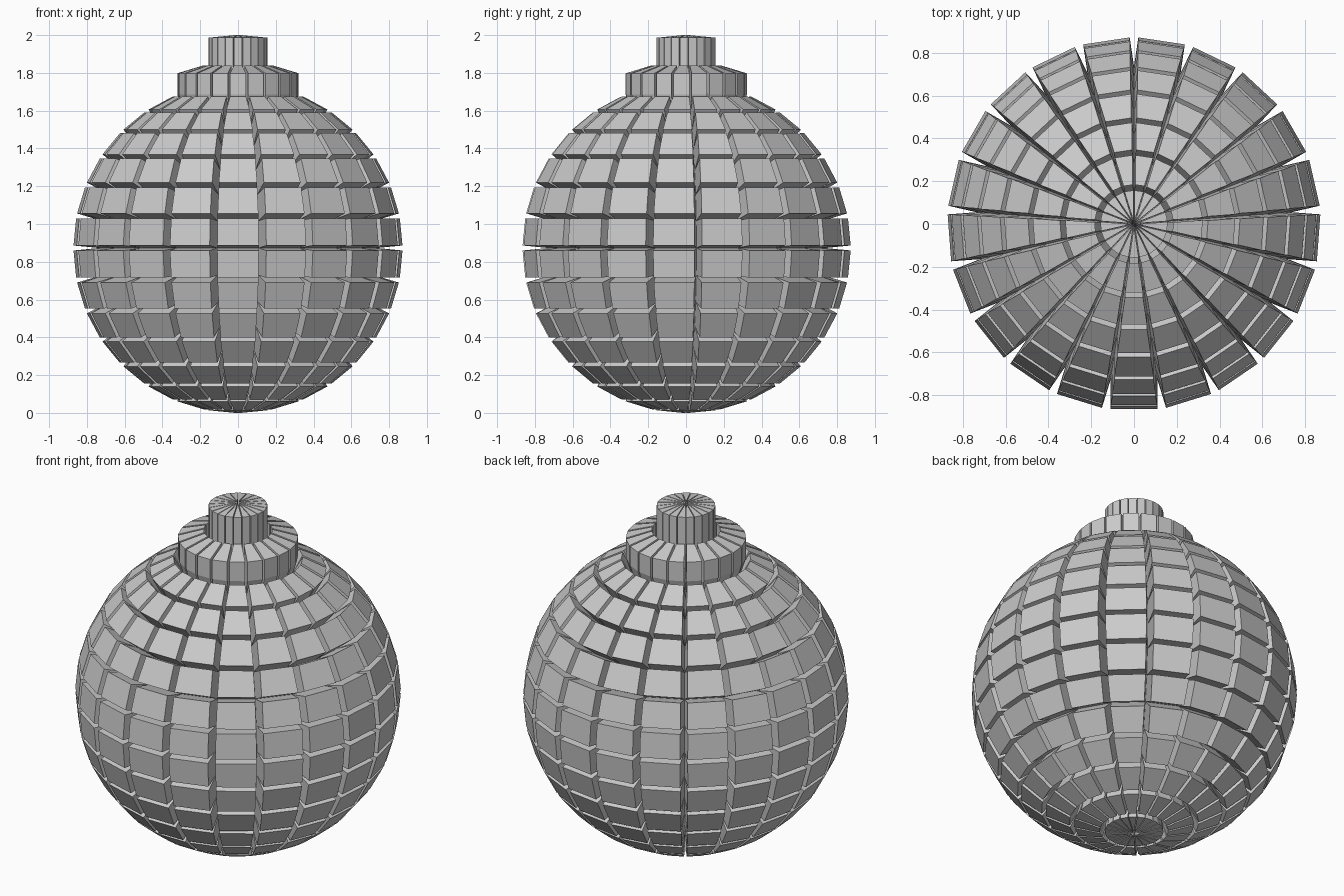
import bpy, bmesh, math
from mathutils import Matrix, Vector

if "Cube" in bpy.data.objects:
    bpy.data.objects.remove(bpy.data.objects["Cube"])

SEGMENTS, RINGS = 21, 16
RADIUS, DEPTH = 0.738, 0.136      # inner ball radius, panel thickness
CENTRE_Z = 0.873

grey = bpy.data.materials.new("light grey")
grey.diffuse_color = (0.6, 0.6, 0.6, 1)
grey.use_nodes = True
grey.node_tree.nodes["Principled BSDF"].inputs["Base Color"].default_value = grey.diffuse_color


def ring_z(ring):
    """Height of a ring of the ball, counted from the top pole."""
    return RADIUS * math.cos(math.pi * ring / RINGS)


def raise_faces(bm, faces, offset):
    """Extrude every face on its own, moving it by offset(face)."""
    new = bmesh.ops.extrude_discrete_faces(bm, faces=faces)["faces"]
    for f in new:
        f.normal_update()
        move = offset(f)
        for v in f.verts:
            v.co += move
    return new


def panel_rows(name, first, last, lift=0.0):
    """Blocks standing out from the ball between two rings, optionally lifted."""
    bm = bmesh.new()
    bmesh.ops.create_uvsphere(bm, u_segments=SEGMENTS, v_segments=RINGS, radius=RADIUS)
    # turn so that a seam is at the back and a panel faces the front
    v = max(bm.verts, key=lambda v: v.co.xy.length)
    turn = math.pi / 2 - math.atan2(v.co.y, v.co.x)
    bmesh.ops.rotate(bm, verts=bm.verts, cent=(0, 0, 0), matrix=Matrix.Rotation(turn, 3, 'Z'))
    top, low = ring_z(first), ring_z(last)
    unused = [f for f in bm.faces if not low < f.calc_center_median().z < top]
    bmesh.ops.delete(bm, geom=unused, context='FACES')
    bm.normal_update()
    faces = raise_faces(bm, bm.faces[:], lambda f: f.normal * DEPTH)
    if lift:
        raise_faces(bm, faces, lambda f: Vector((0, 0, lift)))
    bmesh.ops.translate(bm, verts=bm.verts, vec=(0, 0, CENTRE_Z))
    mesh = bpy.data.meshes.new(name)
    bm.to_mesh(mesh)
    bm.free()
    mesh.materials.append(grey)
    bpy.context.collection.objects.link(bpy.data.objects.new(name, mesh))


# grooved ball, stepped collar and the stem on top
panel_rows("ball_panels", 2, RINGS)
panel_rows("collar", 1, 2, lift=0.113)
panel_rows("stem", 0, 1, lift=0.254)
